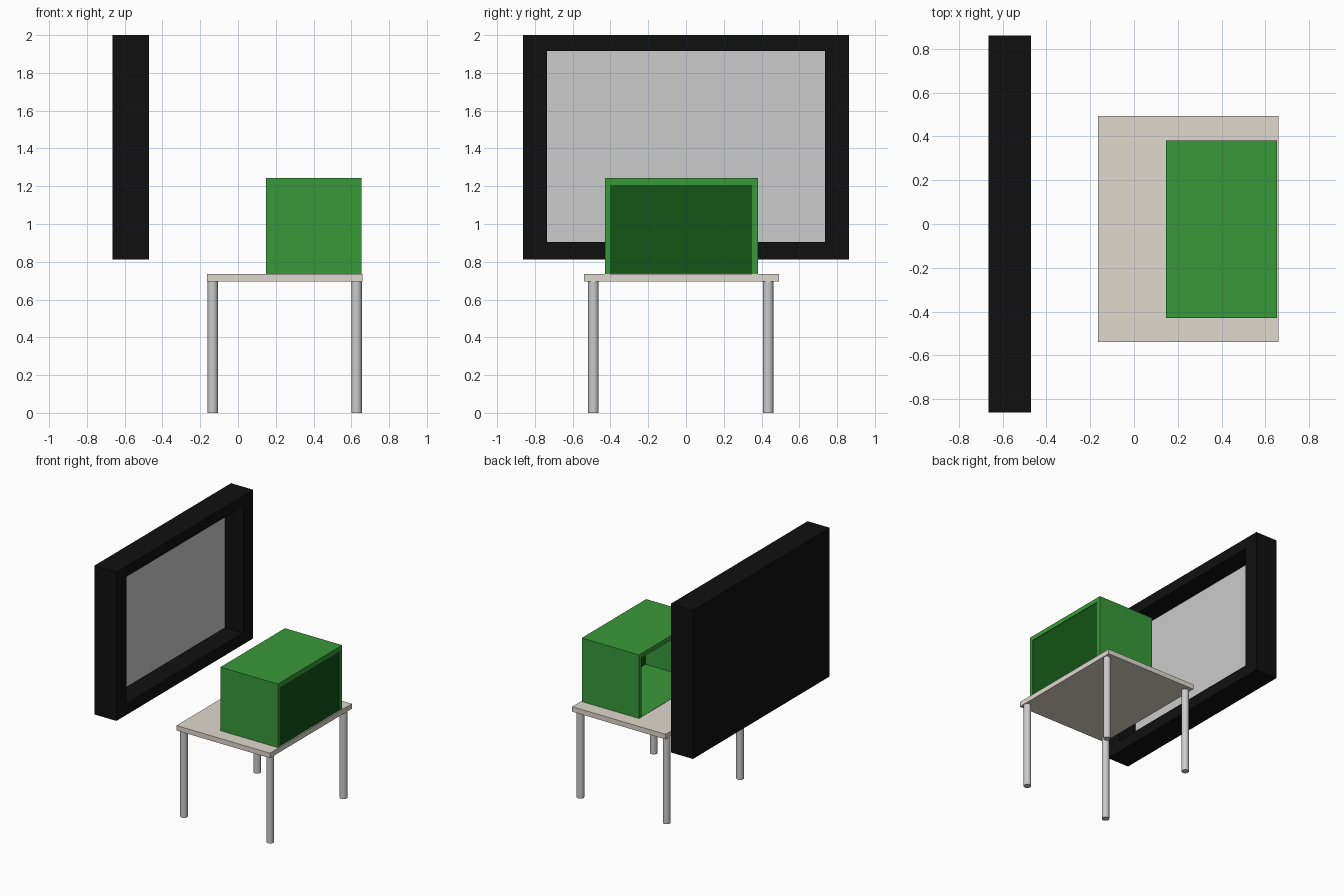
import bpy
import bmesh

if "Cube" in bpy.data.objects:
    bpy.data.objects.remove(bpy.data.objects["Cube"])


def material(name, rgb):
    m = bpy.data.materials.new(name)
    m.diffuse_color = (*rgb, 1)
    m.use_nodes = True
    m.node_tree.nodes["Principled BSDF"].inputs["Base Color"].default_value = m.diffuse_color
    return m


black = material("black", (0.005, 0.005, 0.005))
green = material("green", (0.04, 0.32, 0.04))
dark_green = material("dark green", (0.006, 0.09, 0.008))
beige = material("beige", (0.74, 0.69, 0.62))


def box(name, x, y, z, mat=None):
    """Box from (min, max) ranges along each axis."""
    bm = bmesh.new()
    bmesh.ops.create_cube(bm, size=1)
    for v in bm.verts:
        v.co = [r[0] if c < 0 else r[1] for c, r in zip(v.co, (x, y, z))]
    me = bpy.data.meshes.new(name)
    bm.to_mesh(me)
    bm.free()
    ob = bpy.data.objects.new(name, me)
    bpy.context.collection.objects.link(ob)
    if mat:
        me.materials.append(mat)
    return ob


def cut(target, x, y, z):
    """Subtract a hidden box from the target."""
    cutter = box(target.name + "_cutter", x, y, z, target.active_material)
    cutter.hide_render = True
    cutter.hide_set(True)
    mod = target.modifiers.new("opening", 'BOOLEAN')
    mod.operation = 'DIFFERENCE'
    mod.solver = 'EXACT'
    mod.object = cutter


# Wall display: deep black frame with a recessed grey screen
frame = box("display_frame", (-0.665, -0.47), (-0.862, 0.862), (0.813, 2.0), black)
cut(frame, (-0.635, -0.4), (-0.735, 0.735), (0.905, 1.915))
box("display_screen", (-0.637, -0.63), (-0.735, 0.735), (0.905, 1.915))

# Table top and four round legs
TOP = 0.735
box("table_top", (-0.165, 0.66), (-0.54, 0.493), (0.695, TOP), beige)
for x in (-0.134, 0.628):
    for y in (-0.49, 0.435):
        bpy.ops.mesh.primitive_cylinder_add(vertices=32, radius=0.028, depth=0.695,
                                            location=(x, y, 0.3475))
        bpy.context.object.name = "table_leg"
        bpy.ops.object.shade_smooth_by_angle()

# Green booth: walls and lid, open towards the display, thin floor
booth = box("booth_shell", (0.147, 0.653), (-0.43, 0.382), (TOP, 1.243), green)
cut(booth, (0.1, 0.7), (-0.403, 0.35), (0.7, 1.207))
box("booth_floor", (0.148, 0.652), (-0.403, 0.35), (TOP, TOP + 0.002), green)

# Dark panel closing the far side of the booth
box("booth_panel", (0.64, 0.648), (-0.403, 0.35), (TOP, 1.207), dark_green)
